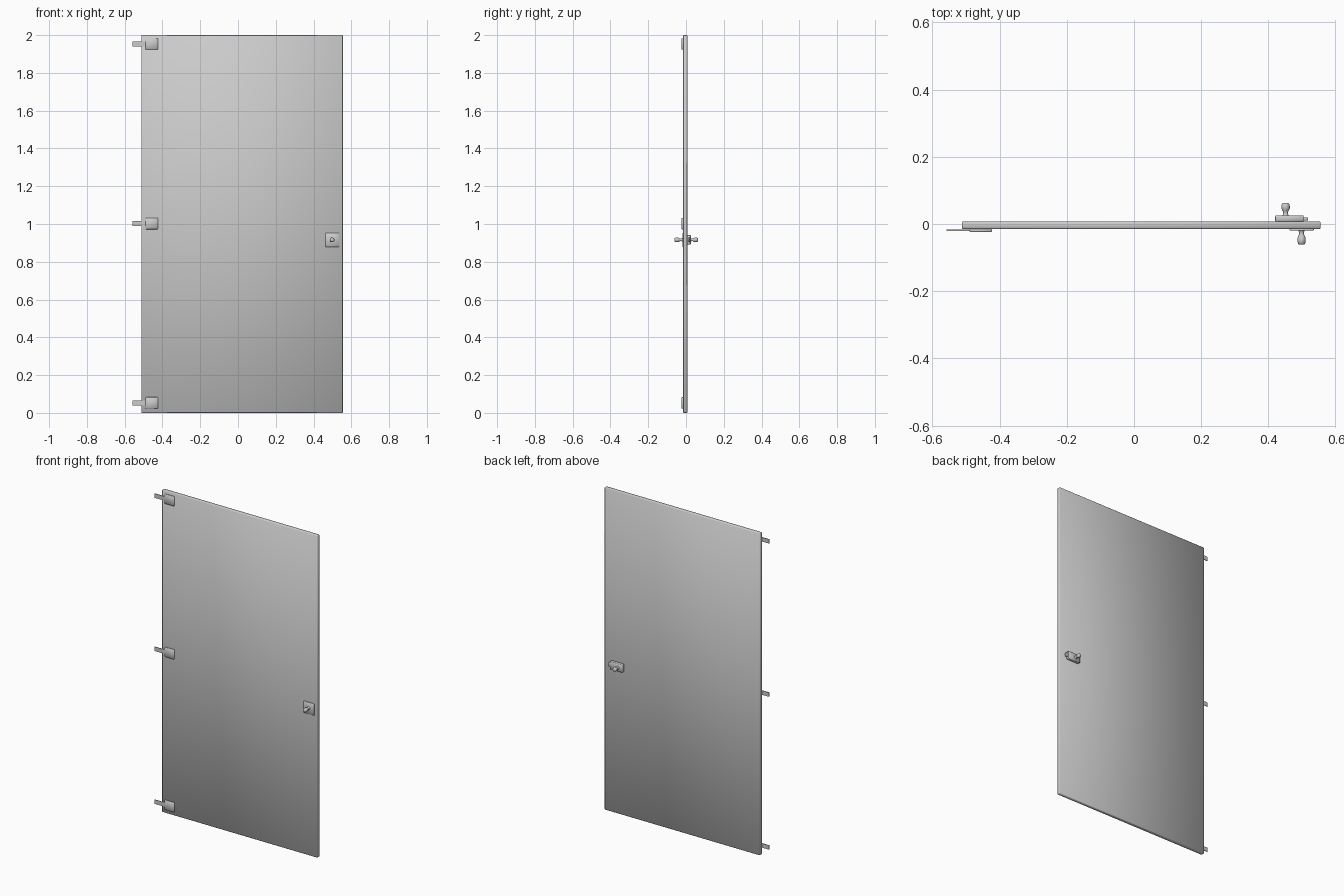
import bpy, bmesh, math
from mathutils import Matrix

if "Cube" in bpy.data.objects:
    bpy.data.objects.remove(bpy.data.objects["Cube"])


def finish(bm, name):
    bmesh.ops.recalc_face_normals(bm, faces=bm.faces)
    for f in bm.faces:
        f.smooth = True
    mesh = bpy.data.meshes.new(name)
    bm.to_mesh(mesh)
    bm.free()
    obj = bpy.data.objects.new(name, mesh)
    bpy.context.collection.objects.link(obj)
    return obj


def box(name, x, y, z, bevel=0.0, segments=1):
    """Box from (min, max) ranges, with optional rounded edges."""
    bm = bmesh.new()
    size = [r[1] - r[0] for r in (x, y, z)]
    mid = [(r[0] + r[1]) / 2 for r in (x, y, z)]
    bmesh.ops.create_cube(bm, size=1, matrix=Matrix.Translation(mid) @ Matrix.Diagonal((*size, 1)))
    if bevel:
        bmesh.ops.bevel(bm, geom=bm.edges[:], offset=bevel, segments=segments,
                        profile=0.5, affect='EDGES')
    return finish(bm, name)


def knob(name, x, y, z, direction, length):
    """Lathed knob along y: slim neck flaring to a rounded grip."""
    profile = [(0.010, 0.0), (0.007, 0.12), (0.007, 0.28), (0.010, 0.42), (0.0125, 0.58),
               (0.0125, 0.75), (0.0105, 0.94), (0.008, 1.0)]
    sides = 20
    bm = bmesh.new()
    rings = []
    for r, t in profile:
        rings.append([bm.verts.new((x + r * math.cos(2 * math.pi * i / sides),
                                    y + direction * t * length,
                                    z + r * math.sin(2 * math.pi * i / sides)))
                      for i in range(sides)])
    for a, b in zip(rings, rings[1:]):
        for i in range(sides):
            j = (i + 1) % sides
            bm.faces.new((a[i], a[j], b[j], b[i]))
    bm.faces.new(rings[0])
    bm.faces.new(rings[-1])
    return finish(bm, name)


# Door slab
box("door_panel", (-0.512, 0.555), (-0.015, 0.0075), (0.0, 2.0), 0.003)

# Three hinges on the left edge, on the front face
for label, z in (("bottom", 0.053), ("middle", 1.002), ("top", 1.953)):
    box(f"{label}_hinge_block", (-0.49, -0.423), (-0.0245, -0.014), (z - 0.03, z + 0.03), 0.003)
    box(f"{label}_hinge_strap", (-0.558, -0.48), (-0.0205, -0.0165), (z - 0.013, z + 0.013))

# Front lock plate and knob
box("front_lock_plate", (0.463, 0.535), (-0.0195, -0.014), (0.879, 0.952), 0.0015)
knob("front_knob", 0.4985, -0.019, 0.916, -1, 0.042)

# Back lock case, sliding bolt and knob
box("back_lock_case", (0.42, 0.505), (0.007, 0.0255), (0.892, 0.941), 0.002)
box("latch_bolt", (0.49, 0.518), (0.0105, 0.020), (0.904, 0.929), 0.001)
knob("back_knob", 0.451, 0.025, 0.916, 1, 0.038)

# Crisp edges on the small fittings; the door keeps its soft shading
for obj in bpy.context.collection.objects:
    obj.select_set(obj.name != "door_panel")
    bpy.context.view_layer.objects.active = obj
bpy.ops.object.shade_smooth_by_angle(angle=math.radians(50))
